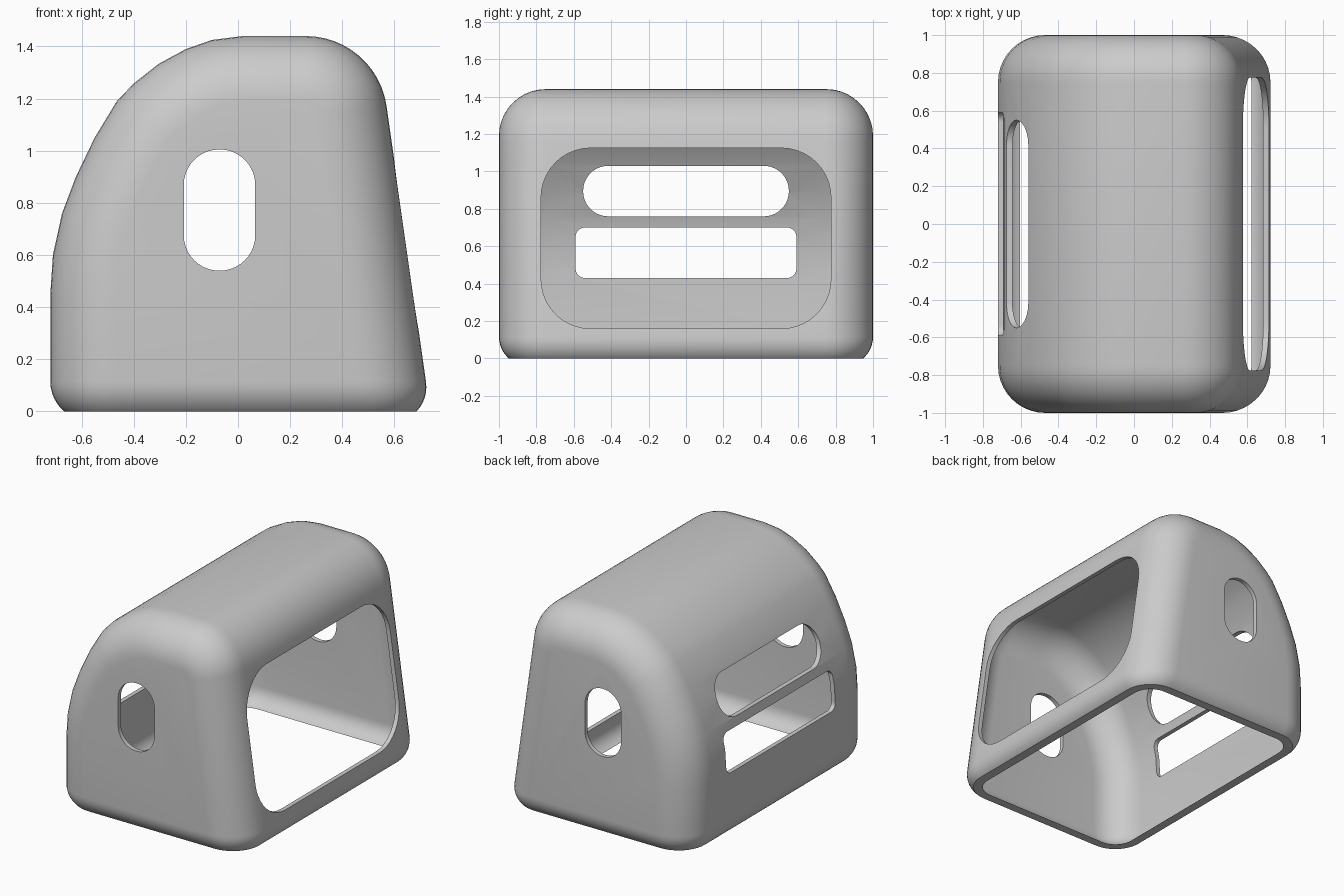
import bpy, bmesh, math
from mathutils import Vector

if "Cube" in bpy.data.objects:
    bpy.data.objects.remove(bpy.data.objects["Cube"])

WALL, END_R = 0.03, 0.25          # wall thickness, end fillet radius
FOOT_Z, FOOT_R = 0.115, 0.15      # bottom fillet centre height and radius
SLOPE = 0.143                     # lean of the right wall
ROWS, SEG = 8, 10

grey = bpy.data.materials.new("plain grey")
grey.diffuse_color = (0.6, 0.6, 0.6, 1)
grey.use_nodes = True
grey.node_tree.nodes["Principled BSDF"].inputs["Base Color"].default_value = grey.diffuse_color

# Profile in x/z: left wall, curved back, flat top, round shoulder, leaning wall
foot = [FOOT_Z * (1 - math.sin(math.pi / 2 * (1 - i / ROWS))) for i in range(ROWS + 1)]
back = [(-0.72, 0.45), (-0.71, 0.6), (-0.675, 0.76), (-0.622, 0.9), (-0.55, 1.05),
        (-0.465, 1.19), (-0.4, 1.258), (-0.305, 1.333), (-0.2, 1.39), (-0.1, 1.425), (0.02, 1.44)]
lean = math.atan(SLOPE)
prof = [((-0.72, z), (-1, 0), z) for z in foot]
for i, p in enumerate(back):
    if i == 0:
        n = (-1, 0)
    elif i == len(back) - 1:
        n = (0, 1)
    else:
        a, b = back[i - 1], back[i + 1]
        d = Vector((b[0] - a[0], b[1] - a[1])).normalized()
        n = (-d.y, d.x)
    prof.append((p, n, None))
for i in range(13):
    a = math.pi / 2 + (lean - math.pi / 2) * i / 12
    n = (math.cos(a), math.sin(a))
    prof.append(((0.26 + 0.313 * n[0], 1.127 + 0.313 * n[1]), n, None))
n = (math.cos(lean), math.sin(lean))
for z in reversed(foot):
    prof.append(((0.57 + SLOPE * (1.171 - z), z), n, z))


def skin(bm, off):
    """One closed-sided, open-bottomed skin, offset inward; returns its rim."""
    grid = []
    angles = [(-1, -math.pi / 2 * (1 - i / SEG)) for i in range(SEG + 1)]
    angles += [(1, math.pi / 2 * i / SEG) for i in range(SEG + 1)]
    for side, t in angles:
        line = []
        for p, n, row in prof:
            k = END_R - (END_R - off) * math.cos(t)
            x, z = p[0] - k * n[0], p[1] - k * n[1]
            y = side * (1 - END_R) + (END_R - off) * math.sin(t)
            if row is not None:
                if n[0] > 0:
                    x -= SLOPE * (row - z)
                z = row
                r = FOOT_R - off
                g = r - math.sqrt(r * r - (FOOT_Z - row) ** 2)
                x -= g * math.copysign(math.cos(t), n[0])
                y -= g * math.sin(t)
            line.append(bm.verts.new((x, y, z)))
        grid.append(line)
    m = len(prof)
    for a, b in zip(grid, grid[1:]):
        for i in range(m - 1):
            bm.faces.new((a[i], a[i + 1], b[i + 1], b[i]))
    # Flat end walls, with strips across the rounded foot
    for line in (grid[0], grid[-1]):
        for i in range(ROWS):
            bm.faces.new((line[i], line[i + 1], line[m - 2 - i], line[m - 1 - i]))
        bm.faces.new(line[ROWS:m - ROWS])
    return [l[0] for l in grid] + [l[-1] for l in reversed(grid)]


def finish(bm, name):
    bmesh.ops.recalc_face_normals(bm, faces=bm.faces[:])
    me = bpy.data.meshes.new(name)
    bm.to_mesh(me)
    bm.free()
    me.materials.append(grey)
    ob = bpy.data.objects.new(name, me)
    bpy.context.collection.objects.link(ob)
    return ob


def cutter(name, axis, u0, u1, z0, z1, r, lo, hi):
    """Rounded rectangle prism running along the x or y axis."""
    bm = bmesh.new()
    rings = []
    for d in (lo, hi):
        ring = []
        for q, (cu, cz) in enumerate(((u1 - r, z1 - r), (u0 + r, z1 - r),
                                      (u0 + r, z0 + r), (u1 - r, z0 + r))):
            for i in range(11):
                a = math.pi / 2 * (q + i / 10)
                u, z = cu + r * math.cos(a), cz + r * math.sin(a)
                ring.append(bm.verts.new((d, u, z) if axis == "x" else (u, d, z)))
        rings.append(ring)
        bm.faces.new(ring)
    c = len(rings[0])
    for i in range(c):
        j = (i + 1) % c
        bm.faces.new((rings[0][i], rings[0][j], rings[1][j], rings[1][i]))
    ob = finish(bm, name)
    ob.hide_render = True
    return ob


# Hollow housing with a flat rim on the ground
bm = bmesh.new()
outer, inner = skin(bm, 0), skin(bm, WALL)
for i in range(len(outer)):
    j = (i + 1) % len(outer)
    bm.faces.new((outer[i], outer[j], inner[j], inner[i]))
housing = finish(bm, "housing")

# Openings: large window, two back slots, side hole through both ends
cuts = [cutter("window_cutter", "x", -0.775, 0.775, 0.16, 1.125, 0.265, 0.3, 1),
        cutter("upper_slot_cutter", "x", -0.55, 0.55, 0.76, 1.03, 0.134, -1, -0.3),
        cutter("lower_slot_cutter", "x", -0.59, 0.59, 0.43, 0.7, 0.05, -1, -0.3),
        cutter("side_hole_cutter", "y", -0.208, 0.066, 0.54, 1.005, 0.136, -1.2, 1.2)]
bpy.context.view_layer.objects.active = housing
housing.select_set(True)
for c in cuts:
    mod = housing.modifiers.new(c.name, "BOOLEAN")
    mod.operation, mod.solver, mod.object = "DIFFERENCE", "EXACT", c
    bpy.ops.object.modifier_apply(modifier=mod.name)
    bpy.data.objects.remove(c)
bpy.ops.object.shade_smooth_by_angle(angle=math.radians(30))
